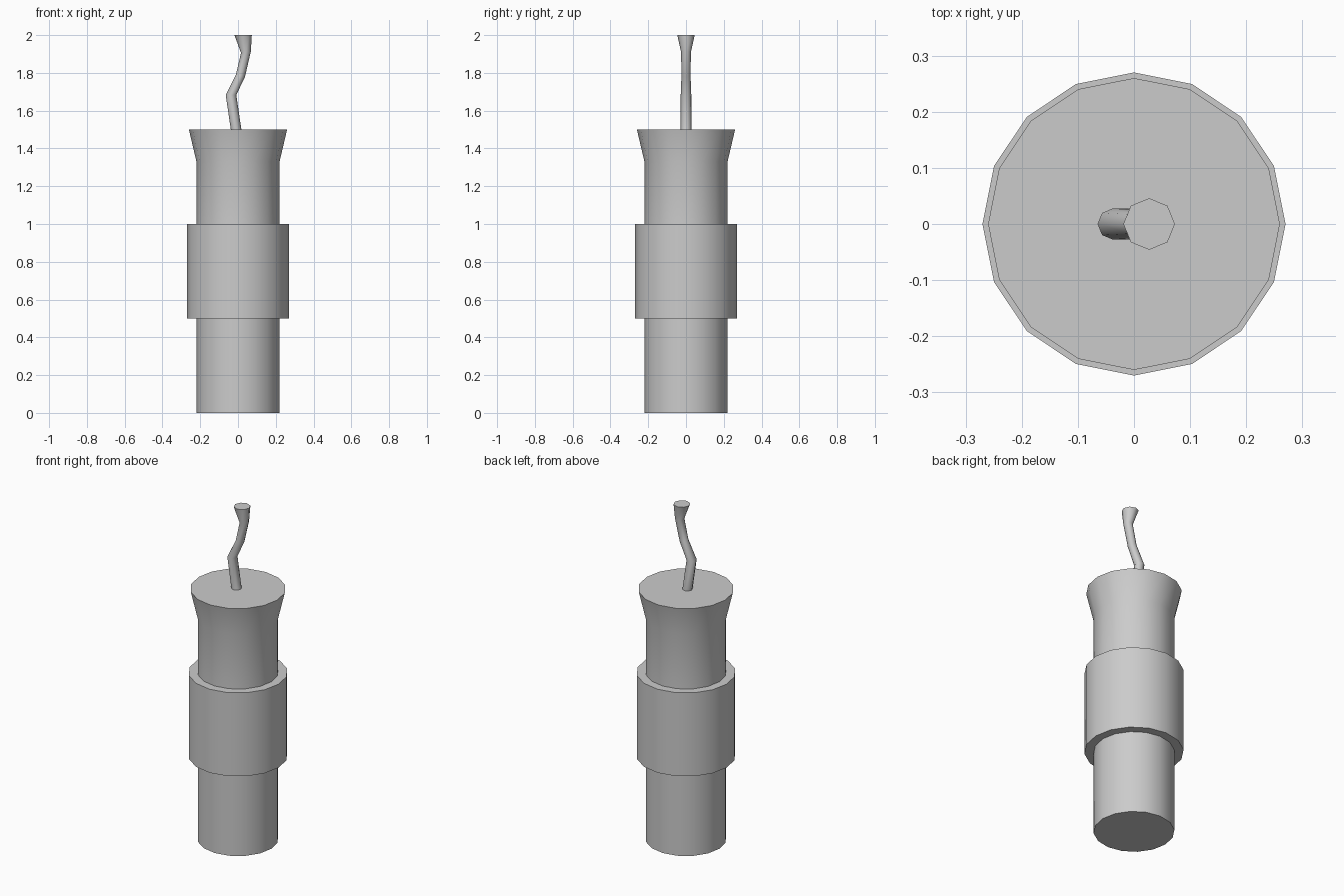
import bpy
import bmesh
from math import cos, sin, tau, radians

if "Cube" in bpy.data.objects:
    bpy.data.objects.remove(bpy.data.objects["Cube"])


def tube(name, rings, sides, smooth_angle):
    """Skin capped circular rings given as (centre x, z, radius, slope of the ring in x)."""
    bm = bmesh.new()
    loops = []
    for cx, z, r, slope in rings:
        loop = []
        for i in range(sides):
            a = tau * i / sides
            dx = r * cos(a)
            loop.append(bm.verts.new((cx + dx, r * sin(a), z + slope * dx)))
        loops.append(loop)
    for low, high in zip(loops, loops[1:]):
        for i in range(sides):
            j = (i + 1) % sides
            bm.faces.new((low[i], low[j], high[j], high[i]))
    bm.faces.new(loops[0][::-1])
    bm.faces.new(loops[-1])
    bmesh.ops.recalc_face_normals(bm, faces=bm.faces)
    mesh = bpy.data.meshes.new(name)
    bm.to_mesh(mesh)
    bm.free()
    obj = bpy.data.objects.new(name, mesh)
    bpy.context.collection.objects.link(obj)
    bpy.ops.object.select_all(action='DESELECT')
    obj.select_set(True)
    bpy.context.view_layer.objects.active = obj
    bpy.ops.object.shade_smooth_by_angle(angle=radians(smooth_angle))
    return obj


# Stick body with the raised middle band and flared top
profile = [(0.22, 0), (0.22, 0.5), (0.27, 0.5), (0.27, 1.0),
           (0.22, 1.0), (0.22, 1.33), (0.26, 1.5)]
tube("stick_body", [(0, z, r, 0) for r, z in profile], 16, 35)

# Crooked fuse with a flared tip
tube("fuse", [(-0.01, 1.5, 0.028, 0),
              (-0.037, 1.683, 0.028, 0),
              (0.013, 1.785, 0.024, -0.25),
              (0.042, 1.91, 0.026, 0.15),
              (0.027, 2.0, 0.046, 0)], 8, 65)
